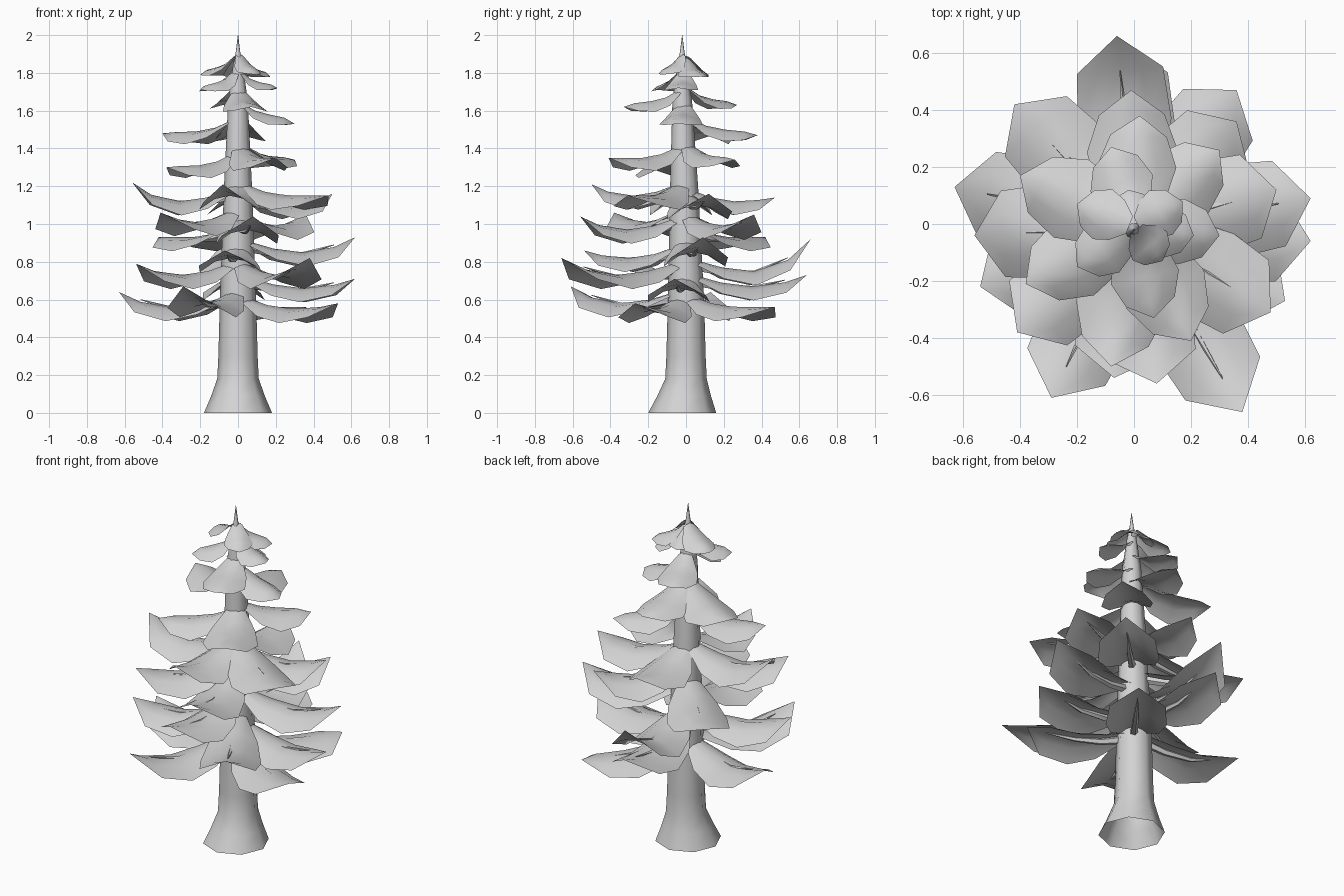
import bpy, bmesh, math
from mathutils import Vector

if "Cube" in bpy.data.objects:
    bpy.data.objects.remove(bpy.data.objects["Cube"])

grey = bpy.data.materials.new("plain_grey")
grey.use_nodes = True
grey.diffuse_color = (0.65, 0.65, 0.65, 1)
shader = next(n for n in grey.node_tree.nodes if n.type == 'BSDF_PRINCIPLED')
shader.inputs["Base Color"].default_value = grey.diffuse_color
shader.inputs["Roughness"].default_value = 0.9


def finish(name, bm):
    """Turn a bmesh into a smooth shaded object."""
    mesh = bpy.data.meshes.new(name)
    bm.to_mesh(mesh)
    bm.free()
    mesh.materials.append(grey)
    obj = bpy.data.objects.new(name, mesh)
    bpy.context.collection.objects.link(obj)
    bpy.ops.object.select_all(action='DESELECT')
    bpy.context.view_layer.objects.active = obj
    obj.select_set(True)
    bpy.ops.object.shade_smooth_by_angle(angle=math.radians(65))


def skin(bm, rows, closed):
    """Join consecutive rows of vertices with quads."""
    for low, high in zip(rows, rows[1:]):
        count = len(low)
        for i in range(count if closed else count - 1):
            j = (i + 1) % count
            bm.faces.new((low[i], low[j], high[j], high[i]))


def tube(bm, centres, radii, sides):
    """Tapered tube, open at its root, whose rings face along the whole path."""
    along = centres[-1] - centres[0]
    turn = Vector((0, 0, 1)).rotation_difference(along)
    if along.z > 1:
        turn.identity()
    rows = []
    for centre, radius in zip(centres, radii):
        rows.append([bm.verts.new(centre + turn @ Vector((
            radius * math.cos(math.tau * i / sides),
            radius * math.sin(math.tau * i / sides), 0))) for i in range(sides)])
    skin(bm, rows, True)
    bm.faces.new(rows[-1])


# Trunk with flared foot and pointed leader: height, radius, y of the centre
profile = [(0, .18, -.02), (.09, .142, -.01), (.18, .11, 0), (.3, .104, 0),
           (.6, .096, 0), (1.2, .074, -.01), (1.65, .052, -.02),
           (1.85, .025, -.02), (1.91, .012, -.02), (2, .001, -.02)]
bm = bmesh.new()
tube(bm, [Vector((0, y, z)) for z, r, y in profile], [p[1] for p in profile], 8)
finish("trunk", bm)

# Boughs by tier: position of the tip, then height of mid-spine above the tip
tiers = {
    "lowest": [(-.63, .13, .64, -.08), (.53, -.27, .58, -.03),
               (.36, .47, .56, 0), (-.29, -.61, .67, -.09),
               (-.04, .64, .73, -.06)],
    "lower": [(.62, -.06, .71, -.05), (.62, .09, .93, -.08),
              (.38, -.66, .82, -.09), (-.54, -.22, .79, -.06),
              (-.42, .42, .93, 0), (-.06, .66, .92, -.17),
              (-.07, -.54, .86, -.04)],
    "middle": [(.08, -.56, 1.04, -.07), (-.41, -.38, 1.06, -.05),
               (-.56, -.04, 1.22, -.1), (.5, .12, 1.16, -.06),
               (-.01, .47, 1.14, -.02), (.36, .36, 1.05, -.06),
               (.48, -.31, 1.15, 0), (-.08, -.5, 1.21, -.06)],
    "upper": [(.2, -.41, 1.35, 0), (-.38, -.21, 1.3, .01),
              (.3, .26, 1.34, .02), (-.4, .17, 1.48, .01),
              (.02, .38, 1.47, .03), (.3, -.04, 1.53, .05),
              (.07, -.33, 1.62, .03), (-.08, .27, 1.63, .03)],
    "crown": [(-.2, -.15, 1.71, .04), (.21, -.04, 1.72, .03),
              (.17, .08, 1.78, .04), (-.2, .07, 1.79, .04),
              (.1, -.13, 1.79, .05), (-.02, .12, 1.78, .04)],
}


def bough(x, y, z, dip, leaf_bm, branch_bm):
    """Arched pointed leaf sheet; long ones get a thin branch along the spine."""
    out = Vector((x, y + .01, 0))
    length = out.length
    out.normalize()
    side = Vector((-out.y, out.x, 0))
    width = min(.165, .04 + .25 * length)
    shoulder = .92 if length > .5 else .72
    # Reach, relative width, sag of the edges and rise of the spine
    steps = [(.08, .35, .15, dip + .06), (.3, .8, .36, dip + .02),
             (.55, 1, .45, dip), (.82, shoulder, .33, dip * .65)]
    spine, rows = [], []
    for reach, spread, sag, rise in steps:
        centre = out * (length * reach) + Vector((0, -.01, z + rise))
        spine.append(centre)
        rows.append([leaf_bm.verts.new(
            centre - side * (u * spread * width)
            - Vector((0, 0, sag * width * u * u))) for u in (-1, -.5, 0, .5, 1)])
    skin(leaf_bm, rows, False)
    point = leaf_bm.verts.new((x, y, z))
    for a, b in zip(rows[-1], rows[-1][1:]):
        leaf_bm.faces.new((a, b, point))
    if length > .5:
        # Only the longest branches poke through the top of their leaf
        poke = .012 if length > .62 else -.004
        path = [p + Vector((0, 0, lift)) for p, lift in
                zip(spine, (-.035, -.025, -.01, poke))]
        tube(branch_bm, path, (.024, .019, .013, .002), 5)


branches = bmesh.new()
for tier, boughs in tiers.items():
    leaves = bmesh.new()
    for x, y, z, dip in boughs:
        bough(x, y, z, dip, leaves, branches)
    for face in leaves.faces:
        face.normal_update()
        if face.normal.z < 0:
            face.normal_flip()
    finish(tier + "_foliage", leaves)
finish("branches", branches)
